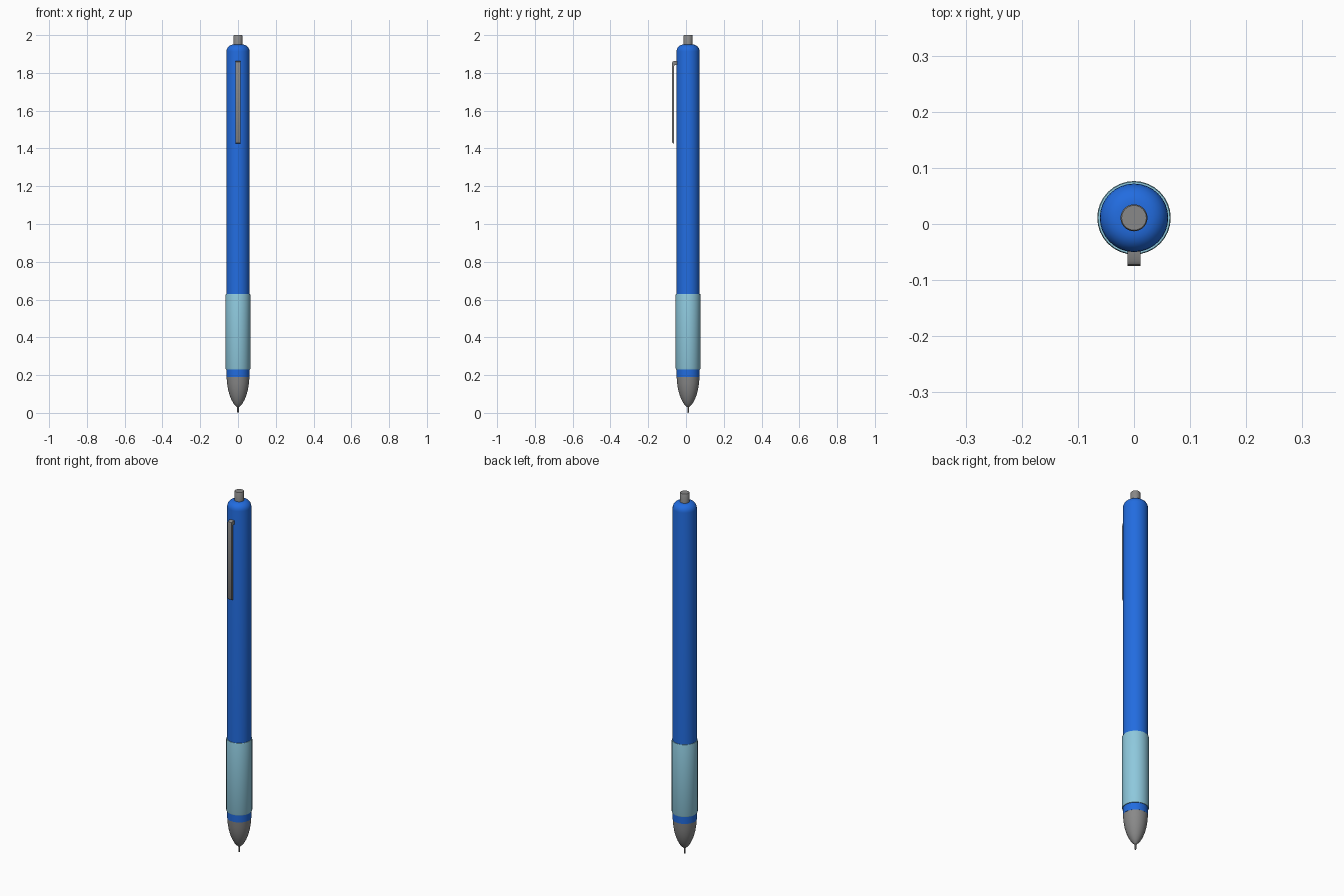
import bpy, bmesh, math

AXIS_Y = 0.011
SIDES = 32

if "Cube" in bpy.data.objects:
    bpy.data.objects.remove(bpy.data.objects["Cube"], do_unlink=True)


def material(name, rgb):
    mat = bpy.data.materials.new(name)
    mat.use_nodes = True
    mat.diffuse_color = (*rgb, 1)
    mat.node_tree.nodes["Principled BSDF"].inputs["Base Color"].default_value = (*rgb, 1)
    return mat


blue = material("barrel blue", (0.016, 0.15, 0.74))
aqua = material("grip light blue", (0.27, 0.58, 0.72))
grey = material("metal grey", (0.25, 0.25, 0.25))


def finish(name, bm, mat):
    bmesh.ops.recalc_face_normals(bm, faces=bm.faces[:])
    mesh = bpy.data.meshes.new(name)
    bm.to_mesh(mesh)
    bm.free()
    mesh.materials.append(mat)
    obj = bpy.data.objects.new(name, mesh)
    bpy.context.collection.objects.link(obj)
    bpy.ops.object.select_all(action="DESELECT")
    obj.select_set(True)
    bpy.context.view_layer.objects.active = obj
    bpy.ops.object.shade_smooth_by_angle(angle=math.radians(35))
    return obj


def lathe(name, profile, mat):
    """Turn (radius, height) points around the pen axis and cap both ends."""
    bm = bmesh.new()
    rings = []
    for r, z in profile:
        angles = [math.tau * i / SIDES for i in range(SIDES)]
        rings.append([bm.verts.new((r * math.cos(a), AXIS_Y + r * math.sin(a), z))
                      for a in angles])
    for low, high in zip(rings, rings[1:]):
        for i in range(SIDES):
            j = (i + 1) % SIDES
            bm.faces.new((low[i], low[j], high[j], high[i]))
    bm.faces.new(rings[0])
    bm.faces.new(rings[-1])
    return finish(name, bm, mat)


# Barrel with a rounded shoulder
R, TOP, FILLET = 0.061, 1.95, 0.036
shoulder = [(R - FILLET + FILLET * math.cos(a), TOP - FILLET + FILLET * math.sin(a))
            for a in (math.pi / 2 * i / 6 for i in range(7))]
lathe("barrel", [(R, 0.19)] + shoulder, blue)

# Grip sleeve
lathe("grip", [(0.064, 0.23), (0.0655, 0.235), (0.0655, 0.625), (0.064, 0.63)], aqua)

# Rounded nose and writing point
lathe("nose_cone", [(0.005, 0.03), (0.014, 0.038), (0.024, 0.05), (0.035, 0.07),
                    (0.045, 0.095), (0.053, 0.125), (0.058, 0.157), (0.0605, 0.19)], grey)
lathe("writing_point", [(0.003, 0), (0.004, 0.004), (0.004, 0.035)], grey)

# Push button
lathe("push_button", [(0.024, 1.94), (0.024, 1.997), (0.022, 2.0)], grey)

# Pocket clip: a bent strip, extruded across its width
side = [(-0.044, 1.862), (-0.066, 1.862), (-0.072, 1.858), (-0.075, 1.848),
        (-0.075, 1.437), (-0.071, 1.429), (-0.063, 1.425),
        (-0.063, 1.836), (-0.060, 1.841), (-0.044, 1.841)]
bm = bmesh.new()
face = bm.faces.new([bm.verts.new((-0.012, y, z)) for y, z in side])
swept = bmesh.ops.extrude_face_region(bm, geom=[face])["geom"]
bmesh.ops.translate(bm, vec=(0.024, 0, 0),
                    verts=[v for v in swept if isinstance(v, bmesh.types.BMVert)])
finish("pocket_clip", bm, grey)
